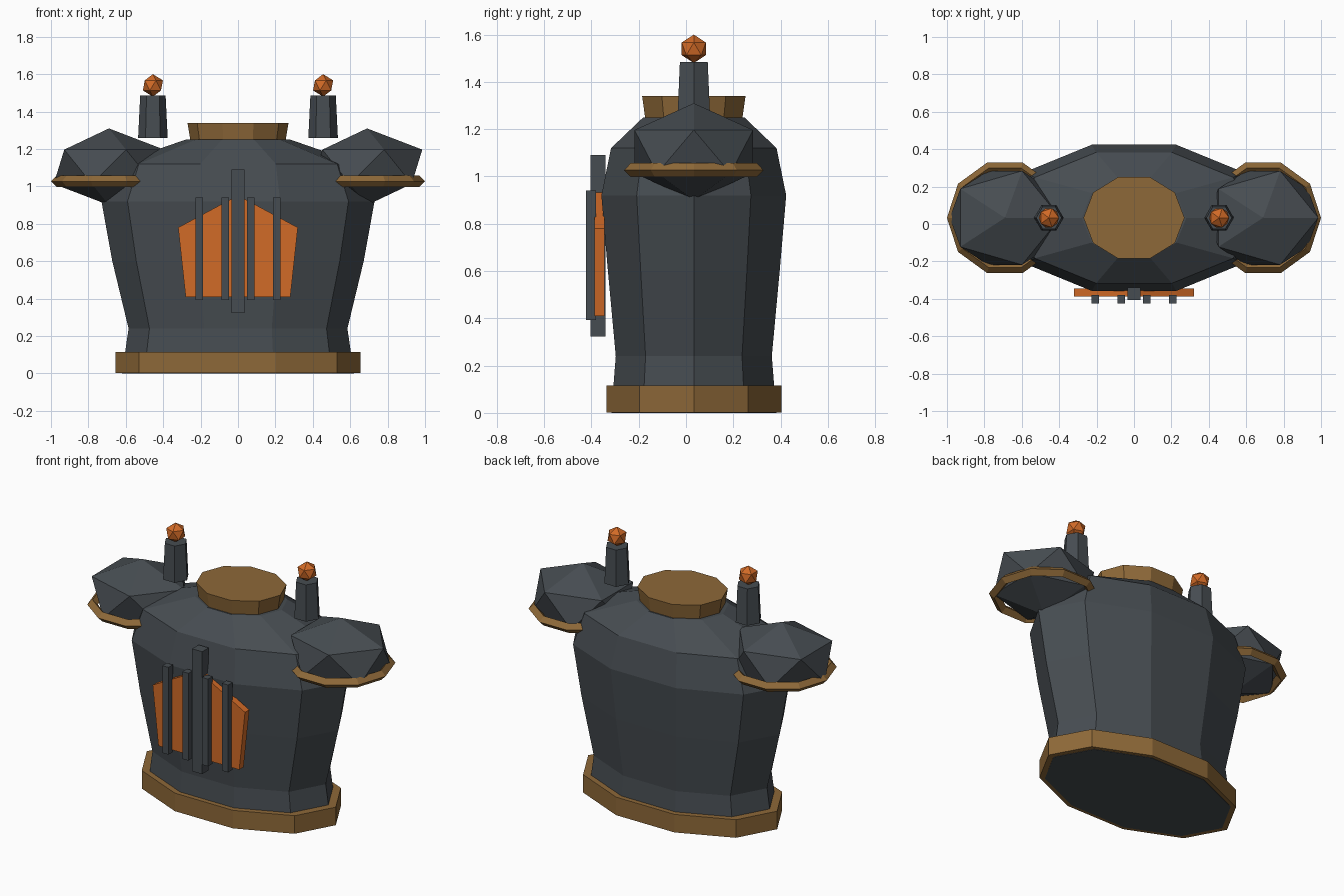
import bpy, bmesh, math

if "Cube" in bpy.data.objects:
    bpy.data.objects.remove(bpy.data.objects["Cube"])

CY = 0.033  # depth of the main axis


def material(name, rgb):
    m = bpy.data.materials.new(name)
    m.diffuse_color = (*rgb, 1)
    m.use_nodes = True
    m.node_tree.nodes["Principled BSDF"].inputs["Base Color"].default_value = m.diffuse_color
    return m


IRON = material("dark_iron", (0.062, 0.073, 0.083))
BRASS = material("brass", (0.27, 0.14, 0.04))
GLOW = material("glowing_orange", (0.64, 0.145, 0.02))


def finish(bm, name, mat):
    bmesh.ops.recalc_face_normals(bm, faces=bm.faces[:])
    mesh = bpy.data.meshes.new(name)
    bm.to_mesh(mesh)
    bm.free()
    mesh.materials.append(mat)
    obj = bpy.data.objects.new(name, mesh)
    bpy.context.collection.objects.link(obj)
    return obj


def loft(name, mat, rings, sides, x=0.0):
    """Stack elliptical rings given as (z, x radius, y radius)."""
    bm = bmesh.new()
    loops = []
    for z, rx, ry in rings:
        angles = [2 * math.pi * i / sides for i in range(sides)]
        loops.append([bm.verts.new((x + rx * math.cos(a), CY + ry * math.sin(a), z))
                      for a in angles])
    for low, high in zip(loops, loops[1:]):
        for i in range(sides):
            j = (i + 1) % sides
            bm.faces.new((low[i], low[j], high[j], high[i]))
    bm.faces.new(loops[0][::-1])
    bm.faces.new(loops[-1])
    return finish(bm, name, mat)


def ico(name, mat, centre, scale):
    bm = bmesh.new()
    bmesh.ops.create_icosphere(bm, subdivisions=1, radius=1)
    bmesh.ops.scale(bm, vec=scale, verts=bm.verts[:])
    bmesh.ops.translate(bm, vec=centre, verts=bm.verts[:])
    return finish(bm, name, mat)


def slab(name, mat, outline, y0, y1):
    """Extrude an (x, z) outline from y0 to y1."""
    bm = bmesh.new()
    face = bm.faces.new([bm.verts.new((x, y0, z)) for x, z in outline])
    out = bmesh.ops.extrude_face_region(bm, geom=[face])
    moved = [v for v in out["geom"] if isinstance(v, bmesh.types.BMVert)]
    bmesh.ops.translate(bm, vec=(0, y1 - y0, 0), verts=moved)
    return finish(bm, name, mat)


def bar(name, x, half, z0, z1, y0, y1):
    slab(name, IRON, [(x - half, z0), (x + half, z0), (x + half, z1), (x - half, z1)], y0, y1)


# Torso, base rim and neck collar
loft("torso", IRON, [(0, 0.62, 0.367), (0.24, 0.585, 0.347), (0.6, 0.672, 0.382),
                     (0.92, 0.73, 0.411), (1.12, 0.655, 0.368), (1.25, 0.28, 0.225)], 10)
loft("base_rim", BRASS, [(0.002, 0.655, 0.389), (0.115, 0.655, 0.389)], 10)
loft("neck_collar", BRASS, [(1.22, 0.25, 0.212), (1.34, 0.27, 0.23)], 10)

# Shoulders, trims, chimneys and embers
for side, s in (("left", -1), ("right", 1)):
    ico(side + "_shoulder", IRON, (s * 0.69, CY, 1.105), (0.33, 0.295, 0.205))
    bpy.ops.mesh.primitive_torus_add(location=(s * 0.69, CY, 1.027), major_segments=10,
                                     minor_segments=4, major_radius=0.28, minor_radius=0.03)
    trim = bpy.context.object
    trim.name = side + "_shoulder_trim"
    trim.data.materials.append(BRASS)
    loft(side + "_chimney", IRON, [(1.26, 0.079, 0.079), (1.485, 0.068, 0.068)], 6, s * 0.455)
    ico(side + "_ember", GLOW, (s * 0.455, CY, 1.54), (0.06, 0.06, 0.06))

# Furnace window with grate
slab("furnace_window", GLOW, [(-0.28, 0.41), (0.28, 0.41), (0.32, 0.78),
                              (0, 0.952), (-0.32, 0.78)], -0.388, -0.345)
for i, x in enumerate((-0.207, -0.068, 0.068, 0.207)):
    bar(f"grate_bar_{i + 1}", x, 0.021, 0.393, 0.94, -0.424, -0.38)
bar("grate_centre_bar", 0, 0.035, 0.323, 1.09, -0.405, -0.34)
